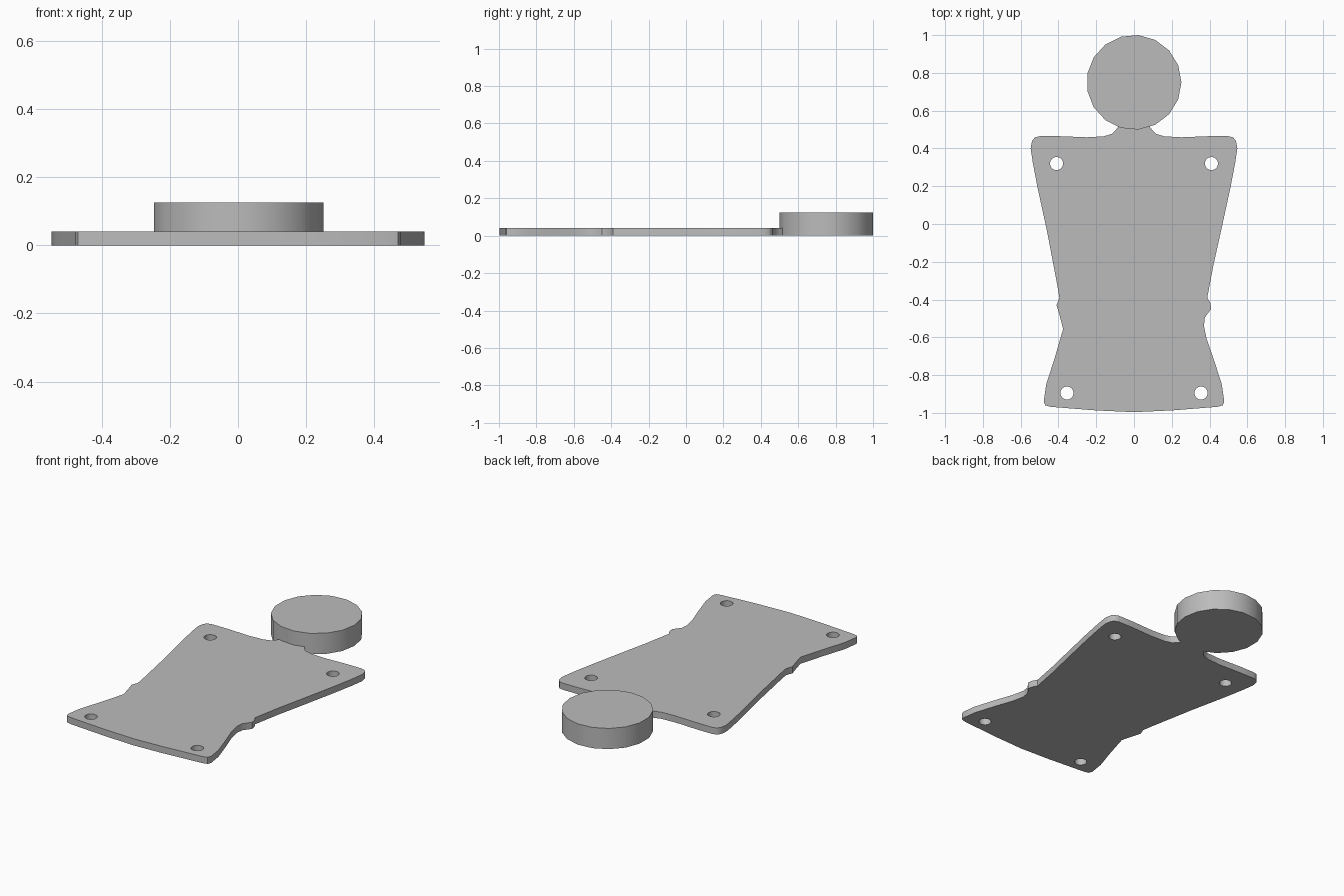
import bpy
import bmesh
from math import cos, sin, tau, radians
from mathutils import Vector

default_cube = bpy.data.objects.get("Cube")
if default_cube:
    bpy.data.objects.remove(default_cube, do_unlink=True)

PLATE_HEIGHT = 0.04
HEAD_HEIGHT = 0.125
HEAD_SIDES = 17
HEAD_RADIUS = 0.251
HOLE_SIDES = 16
HOLE_RADIUS = 0.035

# One grey material for everything
grey = bpy.data.materials.new("plain grey")
grey.use_nodes = True
grey_colour = (0.5, 0.5, 0.5, 1)
grey.diffuse_color = grey_colour
shader = next(n for n in grey.node_tree.nodes if n.type == "BSDF_PRINCIPLED")
shader.inputs["Base Color"].default_value = grey_colour


def circle(x, y, radius, sides):
    """Points of a regular polygon around a centre."""
    angles = [tau * i / sides for i in range(sides)]
    return [(x + radius * cos(a), y + radius * sin(a)) for a in angles]


def extruded_part(name, loops, height):
    """Solid slab from an outer loop and any number of hole loops."""
    bm = bmesh.new()
    edges = []
    for loop in loops:
        verts = [bm.verts.new((x, y, 0)) for x, y in loop]
        for i, vert in enumerate(verts):
            edges.append(bm.edges.new((verts[i - 1], vert)))
    if len(loops) > 1:
        bmesh.ops.triangle_fill(bm, edges=edges, use_beauty=True, use_dissolve=False)
    else:
        bm.faces.new(bm.verts)
    result = bmesh.ops.extrude_face_region(bm, geom=bm.faces[:], use_keep_orig=True)
    top = [g for g in result["geom"] if isinstance(g, bmesh.types.BMVert)]
    bmesh.ops.translate(bm, verts=top, vec=Vector((0, 0, height)))
    bmesh.ops.recalc_face_normals(bm, faces=bm.faces[:])

    mesh = bpy.data.meshes.new(name)
    bm.to_mesh(mesh)
    bm.free()
    mesh.materials.append(grey)
    part = bpy.data.objects.new(name, mesh)
    bpy.context.collection.objects.link(part)
    bpy.ops.object.select_all(action="DESELECT")
    part.select_set(True)
    bpy.context.view_layer.objects.active = part
    bpy.ops.object.shade_smooth_by_angle(angle=radians(35))
    return part


# Torso outline, from neck to hem: shoulders and hips mirror, waists differ
shoulder = [(.08, .52), (.095, .5), (.115, .478), (.16, .464), (.25, .459),
            (.4, .465), (.5, .465), (.525, .458), (.54, .44), (.547, .4),
            (.535, .32), (.51, .19), (.46, -.04)]
left_waist = [(.42, -.22), (.388, -.39), (.405, -.42), (.408, -.45),
              (.375, -.495), (.37, -.54), (.385, -.61)]
right_waist = [(.405, -.33), (.395, -.39), (.41, -.43), (.395, -.48), (.375, -.555)]
hip = [(.42, -.71), (.465, -.85), (.478, -.94), (.47, -.96), (.44, -.968), (.2, -.987)]


def mirrored(points):
    return [(-x, y) for x, y in points]


left_side = shoulder + left_waist + hip
right_side = mirrored(shoulder + right_waist + hip)
outline = left_side + [(0, -.996)] + right_side[::-1]

# Four screw holes near the corners
corners = [(.41, .32), (.355, -.895)]
holes = [circle(x, y, HOLE_RADIUS, HOLE_SIDES) for x, y in corners + mirrored(corners)]

extruded_part("torso_plate", [outline] + holes, PLATE_HEIGHT)

# Thick round head overlapping the neck
extruded_part("head_disc", [circle(0, .75, HEAD_RADIUS, HEAD_SIDES)], HEAD_HEIGHT)
